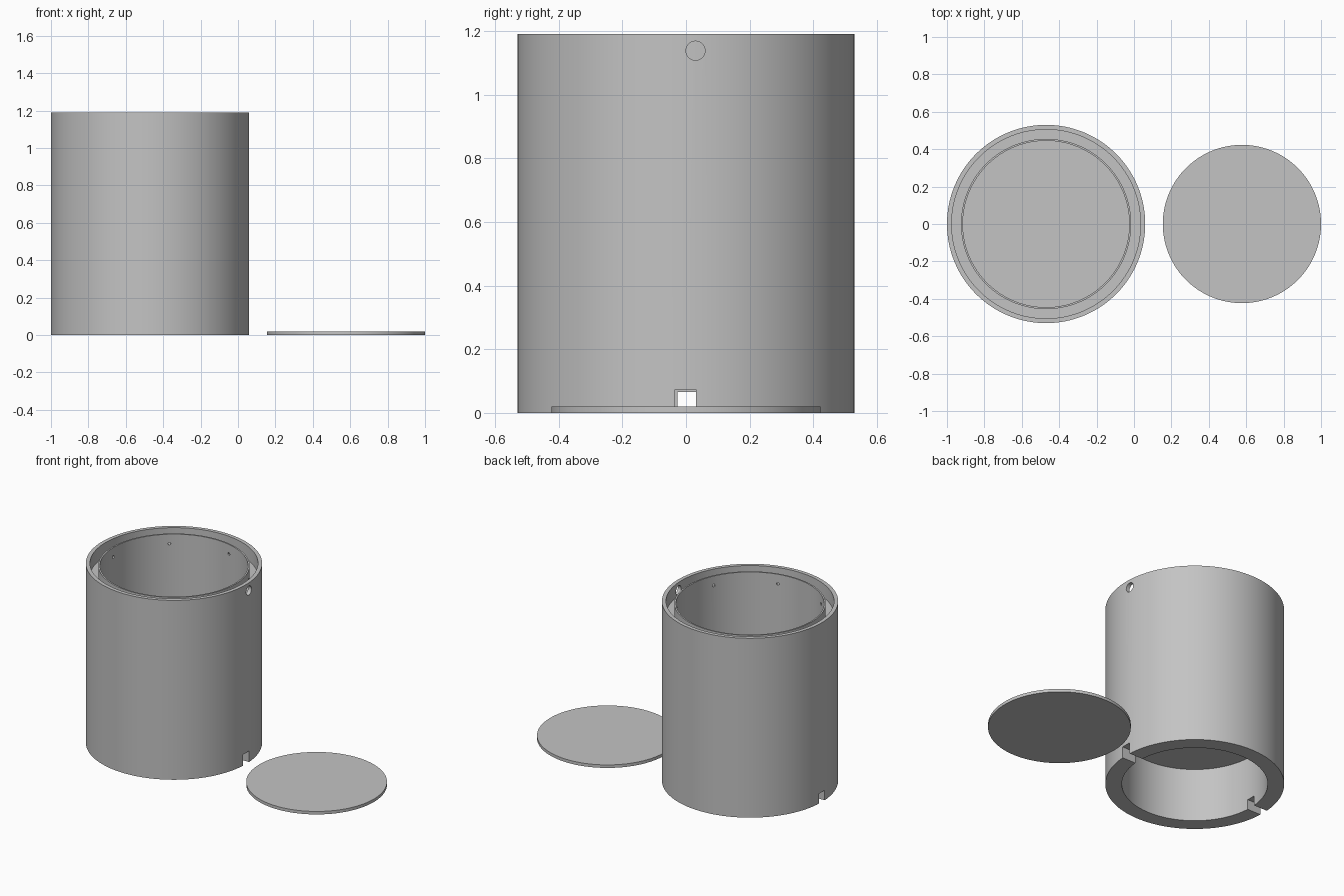
import bpy, bmesh, math
from mathutils import Vector, Matrix

if "Cube" in bpy.data.objects:
    bpy.data.objects.remove(bpy.data.objects["Cube"], do_unlink=True)

grey = bpy.data.materials.new("plain grey")
grey.use_nodes = True
colour = (0.55, 0.55, 0.55, 1)
grey.diffuse_color = colour
grey.node_tree.nodes["Principled BSDF"].inputs["Base Color"].default_value = colour

SEGMENTS = 128
POT_X = -0.47


def finish(bm, name):
    bmesh.ops.recalc_face_normals(bm, faces=bm.faces)
    mesh = bpy.data.meshes.new(name)
    bm.to_mesh(mesh)
    bm.free()
    obj = bpy.data.objects.new(name, mesh)
    bpy.context.collection.objects.link(obj)
    mesh.materials.append(grey)
    return obj


def lathe(name, profile, x):
    """Spin an (r, z) profile, which starts and ends on the axis."""
    bm = bmesh.new()
    verts = [bm.verts.new((r, 0, z)) for r, z in profile]
    edges = [bm.edges.new(pair) for pair in zip(verts, verts[1:])]
    bmesh.ops.spin(bm, geom=verts + edges, cent=(0, 0, 0), axis=(0, 0, 1),
                   angle=math.tau, steps=SEGMENTS, use_merge=True)
    bmesh.ops.remove_doubles(bm, verts=bm.verts, dist=1e-5)
    bmesh.ops.translate(bm, verts=bm.verts, vec=(x, 0, 0))
    return finish(bm, name)


def box(name, low, high):
    bm = bmesh.new()
    low, high = Vector(low), Vector(high)
    bmesh.ops.create_cube(bm, size=1, matrix=Matrix.Translation((low + high) / 2)
                          @ Matrix.Diagonal((*(high - low), 1)))
    return finish(bm, name)


def rod(name, start, end, radius, sides):
    bm = bmesh.new()
    start, end = Vector(start), Vector(end)
    axis = end - start
    turn = axis.to_track_quat("Z", "Y").to_matrix().to_4x4()
    bmesh.ops.create_cone(bm, cap_ends=True, segments=sides, radius1=radius,
                          radius2=radius, depth=axis.length,
                          matrix=Matrix.Translation((start + end) / 2) @ turn)
    return finish(bm, name)


def select_only(obj):
    bpy.ops.object.select_all(action="DESELECT")
    obj.select_set(True)
    bpy.context.view_layer.objects.active = obj


def cut(target, cutter):
    cutter.hide_render = True
    select_only(target)
    mod = target.modifiers.new("cut", "BOOLEAN")
    mod.operation = "DIFFERENCE"
    mod.solver = "EXACT"
    mod.object = cutter
    bpy.ops.object.modifier_apply(modifier=mod.name)
    bpy.data.objects.remove(cutter, do_unlink=True)


# Pot body: base cavity, outer wall, water channel, inner wall and floor
pot = lathe("pot_body", [
    (0, 0.35), (0.432, 0.35), (0.432, 0), (0.53, 0), (0.53, 1.19),
    (0.505, 1.19), (0.505, 1.10), (0.455, 1.10), (0.455, 1.175),
    (0.445, 1.175), (0.445, 0.37), (0, 0.37)], POT_X)

# Cable notches through the base ring
cut(pot, box("left_notch", (POT_X + 0.4, -0.034, -0.1), (POT_X + 0.6, 0.031, 0.074)))
cut(pot, box("right_notch", (POT_X - 0.6, -0.026, -0.1), (POT_X - 0.4, 0.034, 0.066)))

# Inlet hole into the channel
cut(pot, rod("inlet", (POT_X + 0.48, 0.03, 1.138), (POT_X + 0.6, 0.03, 1.138), 0.03, 32))

# Ring of seven drip holes through the inner wall
for i in range(7):
    angle = math.pi + i * math.tau / 7
    across = Vector((math.cos(angle), math.sin(angle), 0))
    centre = Vector((POT_X, 0, 1.112))
    cut(pot, rod("drip_hole", centre + across * 0.43, centre + across * 0.475, 0.009, 16))

# Loose round base plate
plate = lathe("base_plate", [(0, 0), (0.423, 0), (0.423, 0.02), (0, 0.02)], 0.577)

for obj in (pot, plate):
    select_only(obj)
    bpy.ops.object.shade_smooth_by_angle(angle=math.radians(30))
